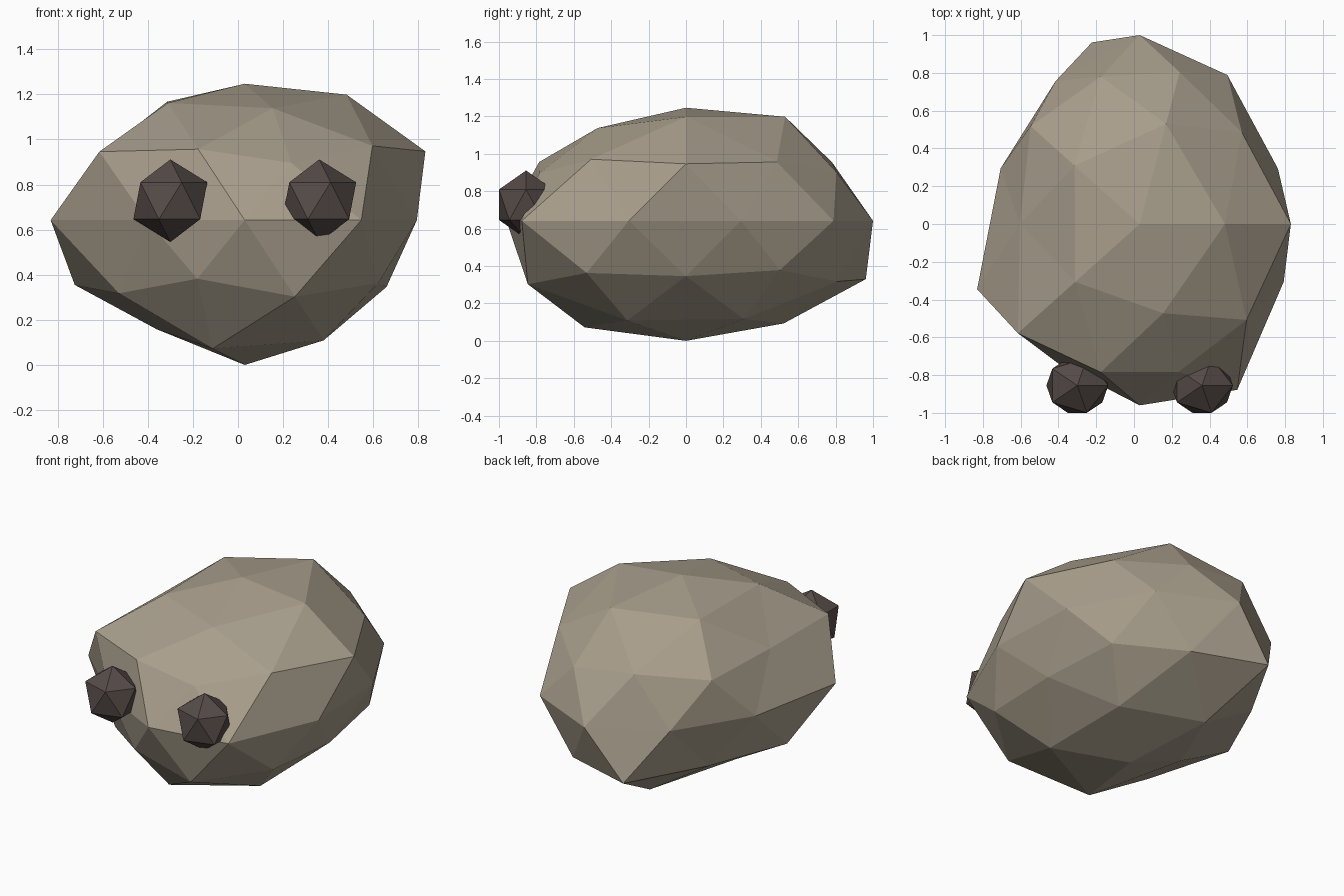
import bpy, bmesh, math
from mathutils import Vector

if "Cube" in bpy.data.objects:
    bpy.data.objects.remove(bpy.data.objects["Cube"])


def material(name, color):
    m = bpy.data.materials.new(name)
    m.diffuse_color = (*color, 1.0)
    m.use_nodes = True
    m.node_tree.nodes["Principled BSDF"].inputs["Base Color"].default_value = m.diffuse_color
    return m


def ball(name, subdivisions, center, scale, mat, layers=None):
    """Faceted icosphere; layers gives radial bumps per height ring."""
    bm = bmesh.new()
    bmesh.ops.create_icosphere(bm, subdivisions=subdivisions, radius=1.0)
    for v in bm.verts:
        r = 1.0
        if layers:
            d = v.co.normalized()
            z = min(layers, key=lambda k: abs(k - d.z))
            start, radii = layers[z]
            angle = math.degrees(math.atan2(d.y, d.x))
            r = radii[round((angle - start) / (360 / len(radii))) % len(radii)]
        v.co = Vector([c + s * r * p for c, s, p in zip(center, scale, v.co)])
    mesh = bpy.data.meshes.new(name)
    bm.to_mesh(mesh)
    bm.free()
    mesh.materials.append(mat)
    obj = bpy.data.objects.new(name, mesh)
    bpy.context.collection.objects.link(obj)
    return obj


stone = material("warm stone grey", (0.39, 0.34, 0.26))
dark = material("dark brown grey", (0.091, 0.07, 0.063))

# Ring height on the unit ball: (angle of first vertex, radii counter-clockwise)
bumps = {
    1.0: (0, [0.98]),
    0.851: (0, [1.06, 1.06, 1.0, 0.99, 0.945]),
    0.526: (36, [0.97, 0.965, 0.92, 0.97, 1.015]),
    0.447: (0, [1.105, 0.945, 0.985, 1.10, 0.92]),
    0.0: (18, [0.95, 0.975, 1.0, 0.935, 0.955, 1.117, 0.91, 0.96, 1.085, 0.99]),
    -0.447: (36, [0.955, 1.13, 1.04, 0.94, 1.01]),
    -0.526: (0, [0.912, 1.0, 0.95, 1.0, 1.045]),
    -0.851: (36, [1.0, 1.045, 0.92, 1.085, 1.015]),
    -1.0: (0, [1.04]),
}

# Lumpy body
ball("body", 2, (0.03, 0, 0.642), (0.81, 1.0, 0.617), stone, bumps)

# Pair of eyes
for side, name in ((-1, "left_eye"), (1, "right_eye")):
    ball(name, 1, (0.03 + side * 0.33, -0.855, 0.728), (0.183, 0.17, 0.183), dark)
